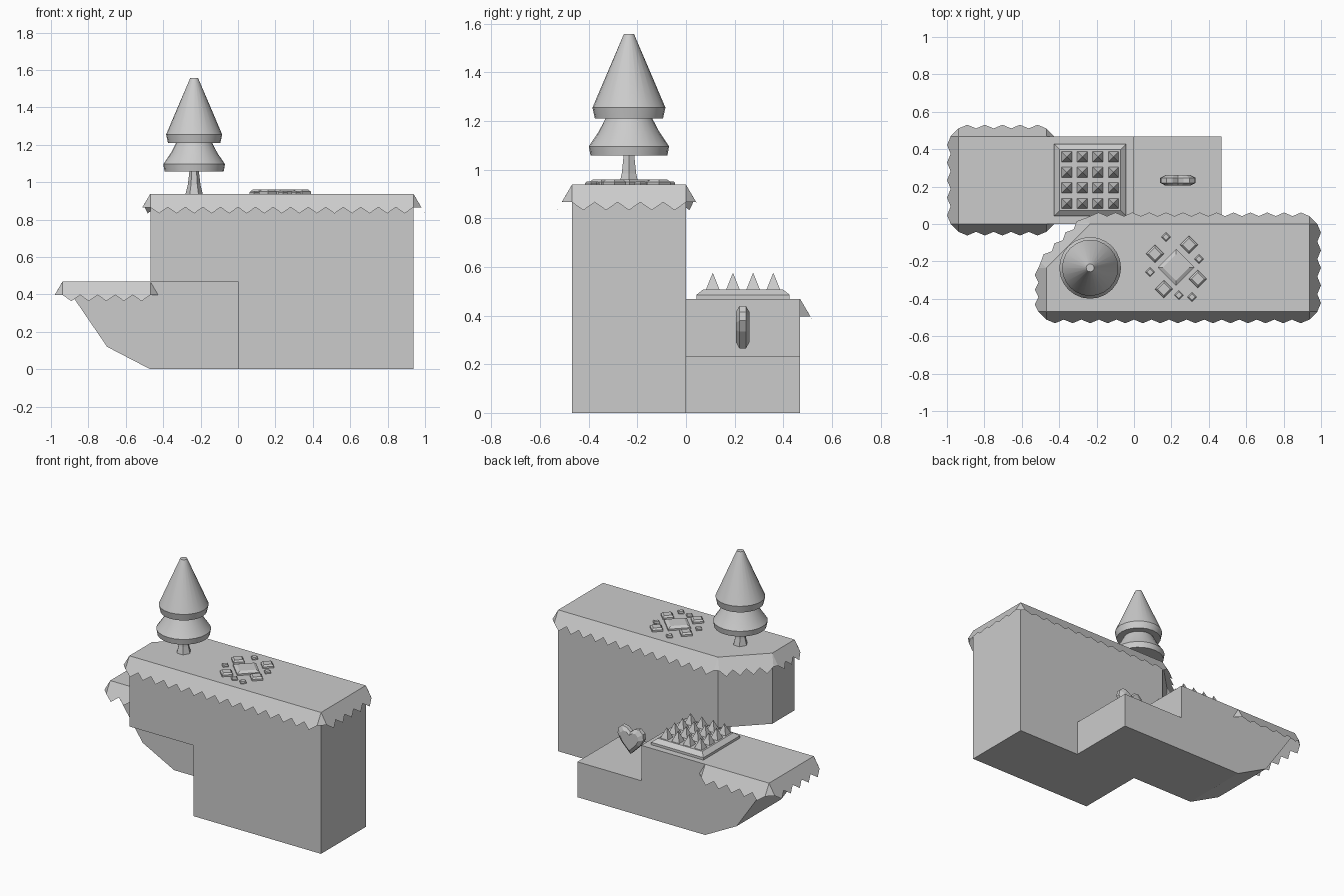
import bpy, bmesh, math
from mathutils import Vector

if "Cube" in bpy.data.objects:
    bpy.data.objects.remove(bpy.data.objects["Cube"])

U = 0.469  # tile size


def make(name, verts, faces, smooth=False, fix=True):
    me = bpy.data.meshes.new(name)
    me.from_pydata([tuple(v) for v in verts], [], faces)
    if fix:
        bm = bmesh.new()
        bm.from_mesh(me)
        bmesh.ops.recalc_face_normals(bm, faces=bm.faces)
        bm.to_mesh(me)
        bm.free()
    ob = bpy.data.objects.new(name, me)
    bpy.context.collection.objects.link(ob)
    if smooth:
        bpy.context.view_layer.objects.active = ob
        ob.select_set(True)
        bpy.ops.object.shade_smooth_by_angle(angle=math.radians(30))
        ob.select_set(False)
    return ob


def loft(name, rings, smooth=False):
    """Join rings of equal vertex count and cap both ends."""
    n = len(rings[0])
    faces = [(i * n + k, i * n + (k + 1) % n, (i + 1) * n + (k + 1) % n, (i + 1) * n + k)
             for i in range(len(rings) - 1) for k in range(n)]
    faces += [tuple(range(n)), tuple(range((len(rings) - 1) * n, len(rings) * n))]
    return make(name, [v for r in rings for v in r], faces, smooth)


def prism_z(name, pts, z0, z1):
    return loft(name, [[(x, y, z) for x, y in pts] for z in (z0, z1)])


def prism_y(name, pts, y0, y1):
    return loft(name, [[(x, y, z) for x, z in pts] for y in (y0, y1)])


def ngon(cx, cy, z, r, n, rot=0.0):
    return [(cx + r * math.cos(rot + 2 * math.pi * k / n),
             cy + r * math.sin(rot + 2 * math.pi * k / n), z) for k in range(n)]


def turned(name, cx, cy, profile, n, rot=0.0, smooth=False):
    return loft(name, [ngon(cx, cy, z, r, n, rot) for r, z in profile], smooth)


def fringe(name, pts, z, skip=()):
    """Sloping zigzag skirt around a counter-clockwise outline, triangle at each corner."""
    verts, faces, ends = [], [], []
    n = len(pts)
    for i in range(n):
        a, b = Vector(pts[i]), Vector(pts[(i + 1) % n])
        d = (b - a).normalized()
        out = Vector((d.y, -d.x))
        teeth = max(2, round((b - a).length / 0.0938))
        low = []
        for k in range(2 * teeth + 1):
            off, drop = ((0.042, 0.072), (0.0615, 0.105))[k % 2]
            p = a.lerp(b, k / (2 * teeth)) + out * off
            low.append((p.x, p.y, z - drop))
        ends.append((low[0], low[-1]))
        if i not in skip:
            s = len(verts)
            verts += low + [(b.x, b.y, z), (a.x, a.y, z)]
            faces.append(tuple(range(s, len(verts))))
    for i in range(n):
        s = len(verts)
        verts += [ends[i - 1][1], ends[i][0], (*pts[i], z)]
        faces.append((s, s + 1, s + 2))
    return make(name, verts, faces, fix=False)


# Tall front block: full-height part plus chamfered overhang
prism_z("tall_block", [(0, -U), (2 * U, -U), (2 * U, 0), (0, 0)], 0, 2 * U)
prism_z("overhang_block", [(-U, -U), (0, -U), (0, 0), (-U / 2, 0), (-U, -U / 2)], U, 2 * U)
fringe("upper_fringe", [(-U, -U), (2 * U, -U), (2 * U, 0), (-U / 2, 0), (-U, -U / 2)], 2 * U)

# Low rear block with step and undercut nose
prism_y("low_block", [(-2 * U, U), (-0.70, 0.12), (-U, 0), (U, 0), (U, U / 2), (0, U / 2), (0, U)], 0, U)
fringe("lower_fringe", [(-U, U), (-2 * U, U), (-2 * U, 0), (-U, 0)], U, skip={3})

# Tree: hexagonal trunk and two cone tiers
c = -U / 2
turned("tree_trunk", c, c, [(0.046, 0.938), (0.034, 0.985), (0.024, 1.07)], 6)
turned("tree_lower_tier", c, c, [(0.158, 1.058), (0.165, 1.096), (0.125, 1.155), (0.095, 1.212)], 24, smooth=True)
turned("tree_upper_tier", c, c, [(0.14, 1.21), (0.15, 1.255), (0.021, 1.557)], 24, smooth=True)

# Stone paving: bevelled diamonds
stones = [(0.225, -0.232, 0.098), (0.112, -0.16, 0.048), (0.294, -0.112, 0.048),
          (0.342, -0.294, 0.048), (0.16, -0.348, 0.048), (0.171, -0.07, 0.025),
          (0.348, -0.187, 0.025), (0.086, -0.257, 0.025), (0.24, -0.38, 0.025), (0.31, -0.39, 0.025)]
for i, (x, y, r) in enumerate(stones):
    h = 0.022 if r > 0.03 else 0.014
    turned(f"paving_stone_{i}", x, y, [(r, 0.936), (r, 0.938 + h * 0.5), (r * 0.72, 0.938 + h)], 4)

# Spike trap: bevelled plate with a 4x4 grid of pyramids
q = math.sqrt(2)
turned("spike_plate", c, -c, [(0.192 * q, 0.467), (0.192 * q, 0.485), (0.163 * q, 0.508)], 4, math.pi / 4)
sv, sf = [], []
for i in range(4):
    for j in range(4):
        x, y = c + (i - 1.5) * 0.083, -c + (j - 1.5) * 0.083
        s = len(sv)
        sv += ngon(x, y, 0.507, 0.028 * q, 4, math.pi / 4) + [(x, y, 0.576)]
        sf += [(s + k, s + (k + 1) % 4, s + 4) for k in range(4)]
make("spikes", sv, sf, fix=False)

# Floating heart with bevelled rim
half = [(0, -0.09), (0.07, -0.02), (0.095, 0.025), (0.09, 0.06), (0.062, 0.086), (0.03, 0.08), (0, 0.055)]
outline = half + [(-x, z) for x, z in half[-2:0:-1]]
loft("heart", [[(0.235 + x * s, 0.233 + y, 0.354 + z * s) for x, z in outline]
               for y, s in ((-0.028, 0.7), (-0.013, 1), (0.013, 1), (0.028, 0.7))])
